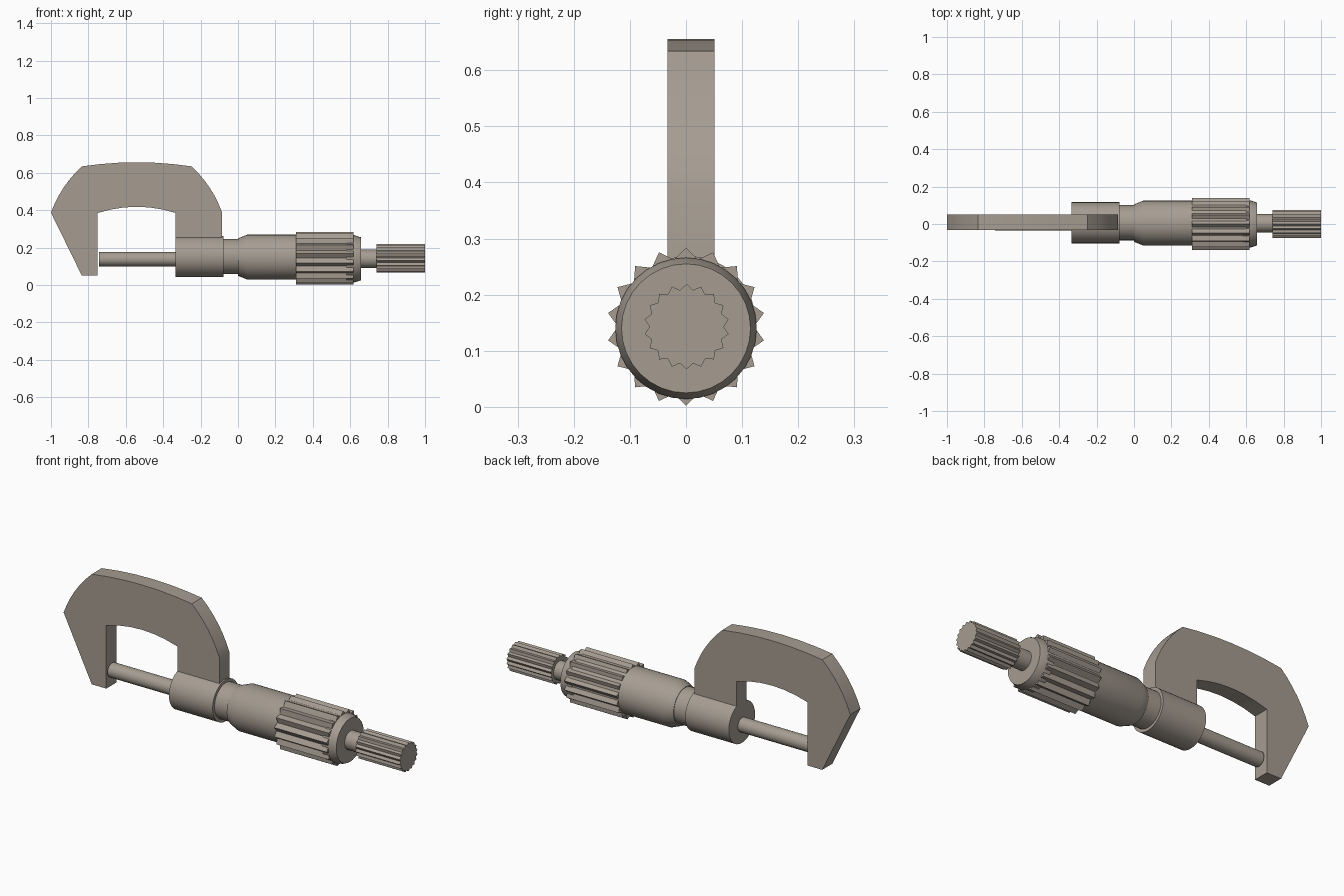
import bpy, bmesh, math

cube = bpy.data.objects.get("Cube")
if cube:
    bpy.data.objects.remove(cube)

COLOUR = (0.38, 0.335, 0.285, 1)
metal = bpy.data.materials.new("warm grey metal")
metal.use_nodes = True
metal.diffuse_color = COLOUR
metal.node_tree.nodes["Principled BSDF"].inputs["Base Color"].default_value = COLOUR


def finish(name, bm, smooth):
    bmesh.ops.recalc_face_normals(bm, faces=bm.faces)
    mesh = bpy.data.meshes.new(name)
    bm.to_mesh(mesh)
    bm.free()
    mesh.materials.append(metal)
    obj = bpy.data.objects.new(name, mesh)
    bpy.context.collection.objects.link(obj)
    if smooth:
        bpy.ops.object.select_all(action='DESELECT')
        obj.select_set(True)
        bpy.context.view_layer.objects.active = obj
        bpy.ops.object.shade_smooth_by_angle(angle=math.radians(25))
    return obj


def rod(name, stations, y, z, sides=32, valley=1.0):
    """Closed body along x from (x, radius) stations; valley < 1 gives pointed teeth."""
    bm = bmesh.new()
    rings = []
    for x, r in stations:
        ring = []
        for i in range(sides):
            a = math.tau * i / sides
            rr = r * (valley if i % 2 else 1)
            ring.append(bm.verts.new((x, y + rr * math.sin(a), z + rr * math.cos(a))))
        rings.append(ring)
    for a, b in zip(rings, rings[1:]):
        for i in range(sides):
            j = (i + 1) % sides
            bm.faces.new((a[i], a[j], b[j], b[i]))
    bm.faces.new(rings[0])
    bm.faces.new(rings[-1])
    return finish(name, bm, valley == 1.0)


def arc(p, q, bow, steps=6):
    """Points from p to q, bowed to the left of the direction of travel."""
    dx, dz = q[0] - p[0], q[1] - p[1]
    length = math.hypot(dx, dz)
    pts = []
    for i in range(steps + 1):
        t = i / steps
        k = 4 * t * (1 - t) * bow / length
        pts.append((p[0] + dx * t - dz * k, p[1] + dz * t + dx * k))
    return pts


# C-shaped frame: outer arcs, sleeve leg, inner arch, anvil leg
crown_l, crown_r = (-0.835, 0.634), (-0.248, 0.634)
outline = arc((-1, 0.387), crown_l, 0.018)
outline += arc(crown_l, crown_r, 0.022)[1:]
outline += arc(crown_r, (-0.085, 0.387), 0.018)[1:]
outline += [(-0.085, 0.2), (-0.333, 0.2)]
outline += arc((-0.75, 0.385), (-0.333, 0.385), 0.033)[::-1]
outline += [(-0.75, 0.05), (-0.835, 0.05)]
bm = bmesh.new()
face = bm.faces.new([bm.verts.new((x, -0.033, z)) for x, z in outline])
extruded = bmesh.ops.extrude_face_region(bm, geom=[face])["geom"]
bmesh.ops.translate(bm, vec=(0, 0.084, 0),
                    verts=[v for v in extruded if isinstance(v, bmesh.types.BMVert)])
finish("frame", bm, True)

# Measuring shaft, sleeve and neck
rod("spindle", [(-0.742, 0.038), (-0.3, 0.038)], 0.004, 0.138, 24)
rod("sleeve", [(-0.333, 0.11), (-0.077, 0.11)], 0.007, 0.152)
rod("neck", [(-0.1, 0.094), (0.03, 0.094)], 0.007, 0.152)

# Thimble with tapered nose, toothed grip and chamfered end
rod("thimble", [(0, 0.1), (0.05, 0.12), (0.6, 0.12)], 0.005, 0.149)
rod("grip", [(0.31, 0.141), (0.617, 0.141)], 0, 0.143, 36, 0.86)
rod("end_cap", [(0.58, 0.126), (0.622, 0.126), (0.657, 0.115)], 0, 0.14)

# Rear shaft and toothed ratchet knob
rod("rear_shaft", [(0.64, 0.049), (0.76, 0.049)], 0.004, 0.14, 24)
rod("ratchet_knob", [(0.74, 0.076), (1, 0.076)], 0.001, 0.143, 36, 0.87)
